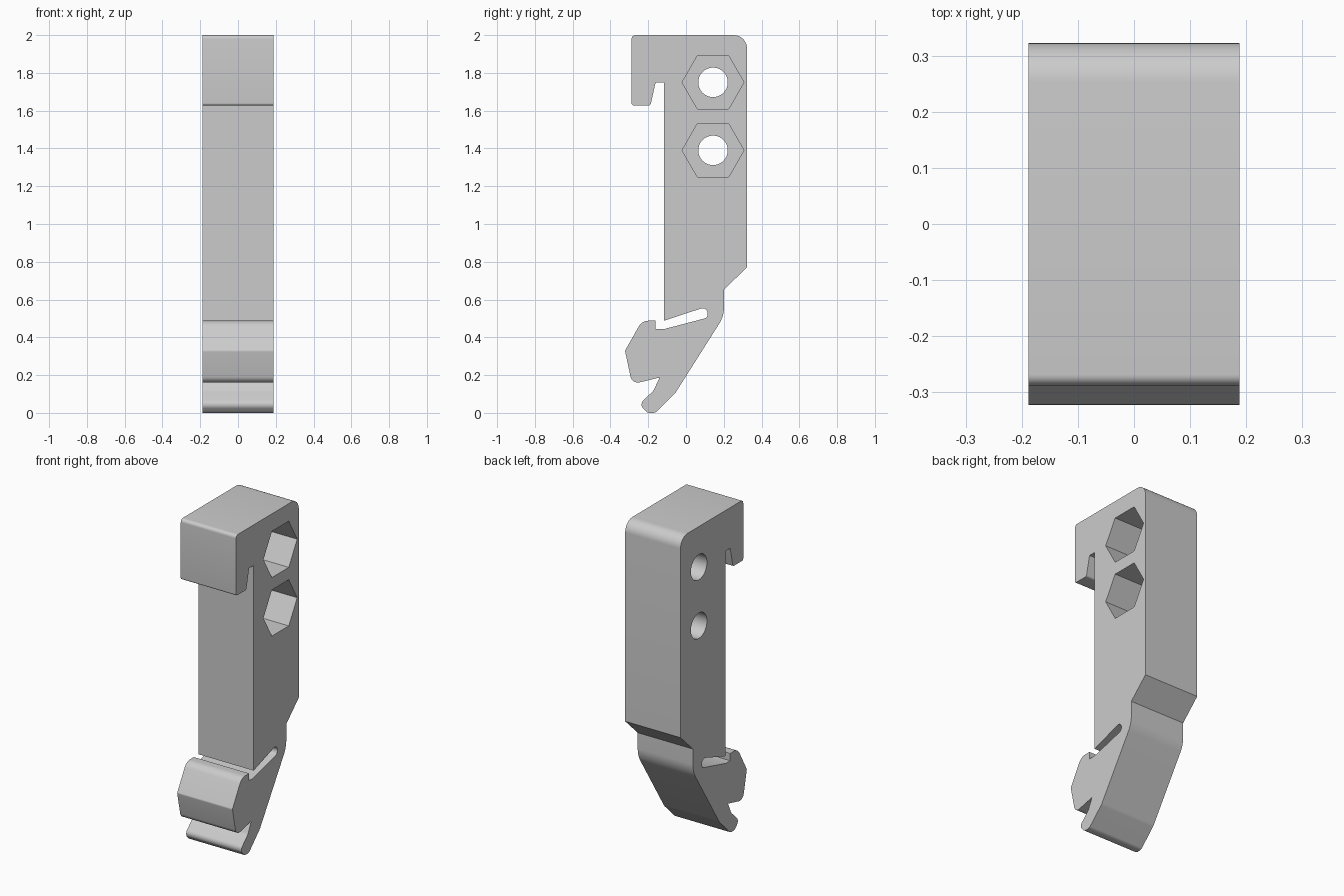
import bpy, bmesh
from math import radians, tan, cos, sin, pi
from mathutils import Vector, Matrix

if "Cube" in bpy.data.objects:
    bpy.data.objects.remove(bpy.data.objects["Cube"], do_unlink=True)

HALF = 0.188  # half thickness of the clip

grey = bpy.data.materials.new("light grey plastic")
grey.use_nodes = True
grey.diffuse_color = (0.6, 0.6, 0.6, 1)
grey.node_tree.nodes["Principled BSDF"].inputs["Base Color"].default_value = (0.6, 0.6, 0.6, 1)


def fillet(points, steps=8):
    """Round each (y, z, radius) corner of a closed outline."""
    out = []
    for i, (y, z, r) in enumerate(points):
        p = Vector((y, z))
        if r == 0:
            out.append(p)
            continue
        a = (Vector(points[i - 1][:2]) - p).normalized()
        b = (Vector(points[(i + 1) % len(points)][:2]) - p).normalized()
        half = a.angle(b) / 2
        start, end = p + a * (r / tan(half)), p + b * (r / tan(half))
        centre = p + (a + b).normalized() * (r / sin(half))
        sweep = (start - centre).angle_signed(end - centre)
        for k in range(steps + 1):
            t = -sweep * k / steps
            d = start - centre
            out.append(centre + Vector((d.x * cos(t) - d.y * sin(t), d.x * sin(t) + d.y * cos(t))))
    return out


def prism(name, outline, x0, x1):
    """Extrude a side outline along x."""
    bm = bmesh.new()
    face = bm.faces.new([bm.verts.new((x0, p[0], p[1])) for p in outline])
    ext = bmesh.ops.extrude_face_region(bm, geom=[face])
    moved = [v for v in ext["geom"] if isinstance(v, bmesh.types.BMVert)]
    bmesh.ops.translate(bm, verts=moved, vec=(x1 - x0, 0, 0))
    bmesh.ops.recalc_face_normals(bm, faces=bm.faces)
    mesh = bpy.data.meshes.new(name)
    bm.to_mesh(mesh)
    bm.free()
    mesh.materials.append(grey)
    obj = bpy.data.objects.new(name, mesh)
    bpy.context.collection.objects.link(obj)
    return obj


def ring(y, z, r, n):
    return [(y + r * cos(2 * pi * k / n), z + r * sin(2 * pi * k / n)) for k in range(n)]


profile = [
    # top hook and back
    (-0.288, 2.0, 0.02), (0.323, 2.0, 0.07), (0.323, 0.77, 0), (0.201, 0.653, 0),
    # spring arm down to the release tab
    (0.201, 0.512, 0.16), (-0.056, 0.106, 0.06), (-0.163, 0.0, 0.03), (-0.205, 0.0, 0.03),
    (-0.247, 0.045, 0.03), (-0.172, 0.118, 0.05), (-0.14, 0.187, 0),
    # catch
    (-0.285, 0.152, 0.04), (-0.323, 0.329, 0.015), (-0.233, 0.488, 0.06),
    (-0.161, 0.488, 0), (-0.161, 0.443, 0), (-0.119, 0.443, 0),
    # flex slot
    (0.122, 0.506, 0.026), (0.105, 0.561, 0.026), (-0.116, 0.488, 0),
    # underside of the hook
    (-0.116, 1.75, 0), (-0.161, 1.75, 0), (-0.188, 1.628, 0.012), (-0.288, 1.628, 0.012),
]
clip = prism("clip_body", fillet(profile), -HALF, HALF)

# bolt holes with hexagonal nut pockets on the left side
for i, z in enumerate((1.75, 1.39)):
    for name, outline, x0 in (("nut_pocket_cutter", ring(0.143, z, 0.164, 6), -0.06),
                              ("bolt_hole_cutter", ring(0.143, z, 0.078, 40), -0.3)):
        cutter = prism(f"{name}_{i + 1}", outline, x0, 0.3)
        cutter.hide_render = True
        cutter.hide_set(True)
        cut = clip.modifiers.new(cutter.name, "BOOLEAN")
        cut.operation = "DIFFERENCE"
        cut.solver = "EXACT"
        cut.object = cutter

# bake the cuts and drop the cutters
graph = bpy.context.evaluated_depsgraph_get()
baked = bpy.data.meshes.new_from_object(clip.evaluated_get(graph))
clip.modifiers.clear()
clip.data = baked
for obj in [o for o in bpy.data.objects if "cutter" in o.name]:
    bpy.data.objects.remove(obj, do_unlink=True)

bpy.ops.object.select_all(action="DESELECT")
clip.select_set(True)
bpy.context.view_layer.objects.active = clip
bpy.ops.object.shade_smooth_by_angle(angle=radians(30))
